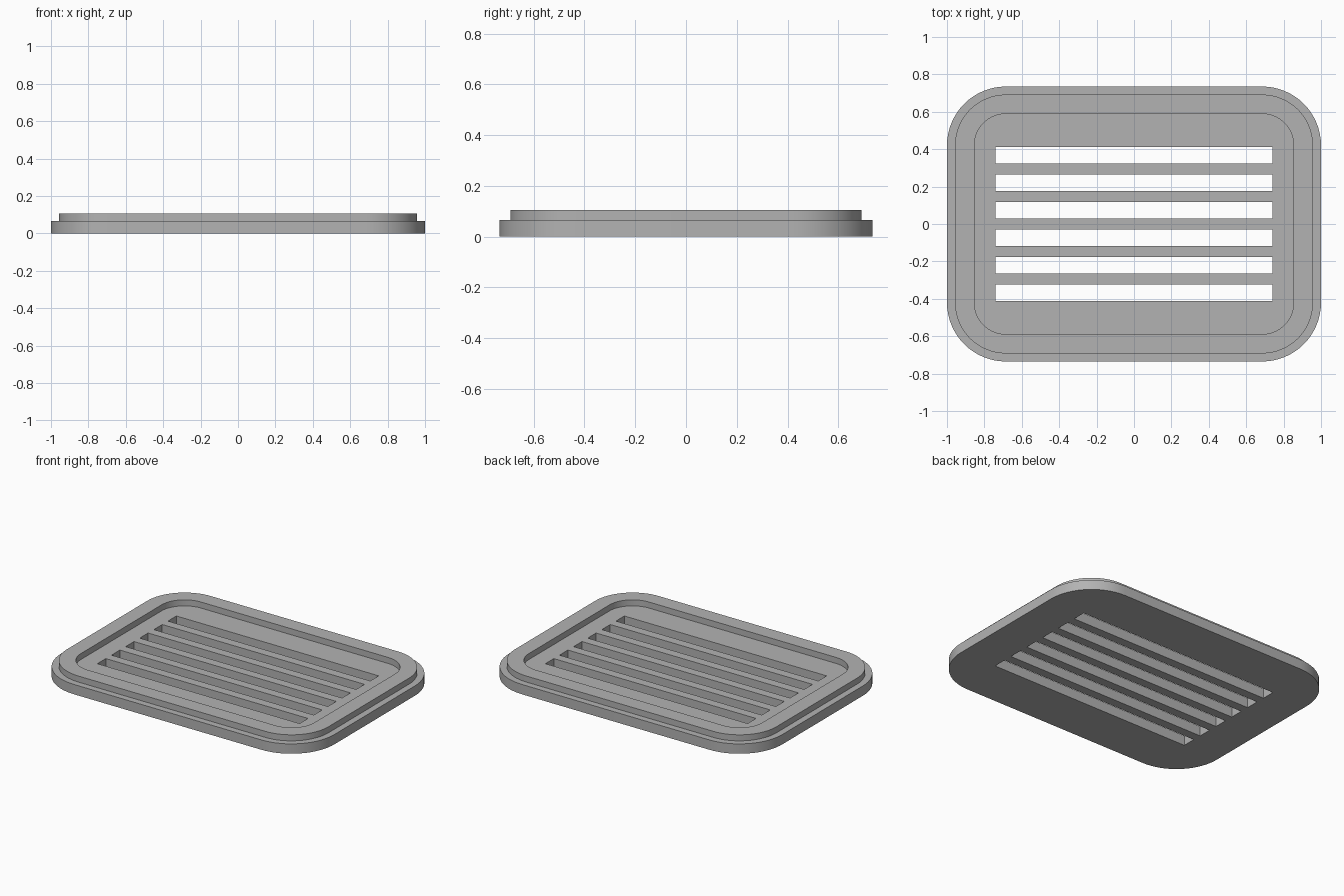
import bpy
import bmesh
from math import cos, sin, pi, radians

default = bpy.data.objects.get("Cube")
if default:
    bpy.data.objects.remove(default, do_unlink=True)

HALF_X, HALF_Y, RADIUS = 1.0, 0.735, 0.315
STEP_Z, TOP_Z = 0.065, 0.105
SLOTS, PITCH = 6, 0.1475
SLOT_LENGTH, SLOT_WIDTH = 1.48, 0.088
SEGMENTS = 16

grey = bpy.data.materials.new("plain grey")
grey.use_nodes = True
grey.diffuse_color = (0.45, 0.45, 0.45, 1)
grey.node_tree.nodes["Principled BSDF"].inputs["Base Color"].default_value = grey.diffuse_color


def rounded_ring(bm, inset, z):
    """Rounded rectangle of vertices, inset from the outer edge."""
    r = RADIUS - inset
    cx, cy = HALF_X - RADIUS, HALF_Y - RADIUS
    ring = []
    for i, (sx, sy) in enumerate([(1, 1), (-1, 1), (-1, -1), (1, -1)]):
        for k in range(SEGMENTS + 1):
            a = (i + k / SEGMENTS) * pi / 2
            ring.append(bm.verts.new((sx * cx + r * cos(a), sy * cy + r * sin(a), z)))
    return ring


def make_object(name, bm):
    bmesh.ops.recalc_face_normals(bm, faces=bm.faces)
    mesh = bpy.data.meshes.new(name)
    bm.to_mesh(mesh)
    bm.free()
    mesh.materials.append(grey)
    obj = bpy.data.objects.new(name, mesh)
    bpy.context.collection.objects.link(obj)
    return obj


# Stepped tray: base edge, ledge, raised rim and recessed floor
bm = bmesh.new()
profile = [(0, 0), (0, STEP_Z), (0.043, STEP_Z), (0.043, TOP_Z), (0.146, TOP_Z), (0.146, STEP_Z)]
rings = [rounded_ring(bm, inset, z) for inset, z in profile]
for low, high in zip(rings, rings[1:]):
    for i in range(len(low)):
        j = (i + 1) % len(low)
        bm.faces.new((low[i], low[j], high[j], high[i]))
bm.faces.new(rings[0][::-1])
bm.faces.new(rings[-1])
tray = make_object("slotted_tray", bm)

# Slot cutters
bm = bmesh.new()
for i in range(SLOTS):
    box = bmesh.ops.create_cube(bm, size=1)["verts"]
    bmesh.ops.scale(bm, verts=box, vec=(SLOT_LENGTH, SLOT_WIDTH, 0.5))
    bmesh.ops.translate(bm, verts=box, vec=(0, (i - (SLOTS - 1) / 2) * PITCH, 0))
cutter = make_object("slot_cutter", bm)
cutter.hide_render = True

# Cut the slots through the floor
cut = tray.modifiers.new("slots", "BOOLEAN")
cut.operation = "DIFFERENCE"
cut.solver = "EXACT"
cut.object = cutter
bpy.ops.object.select_all(action="DESELECT")
bpy.context.view_layer.objects.active = tray
tray.select_set(True)
bpy.ops.object.modifier_apply(modifier=cut.name)
bpy.data.objects.remove(cutter, do_unlink=True)
bpy.ops.object.shade_smooth_by_angle(angle=radians(30))
